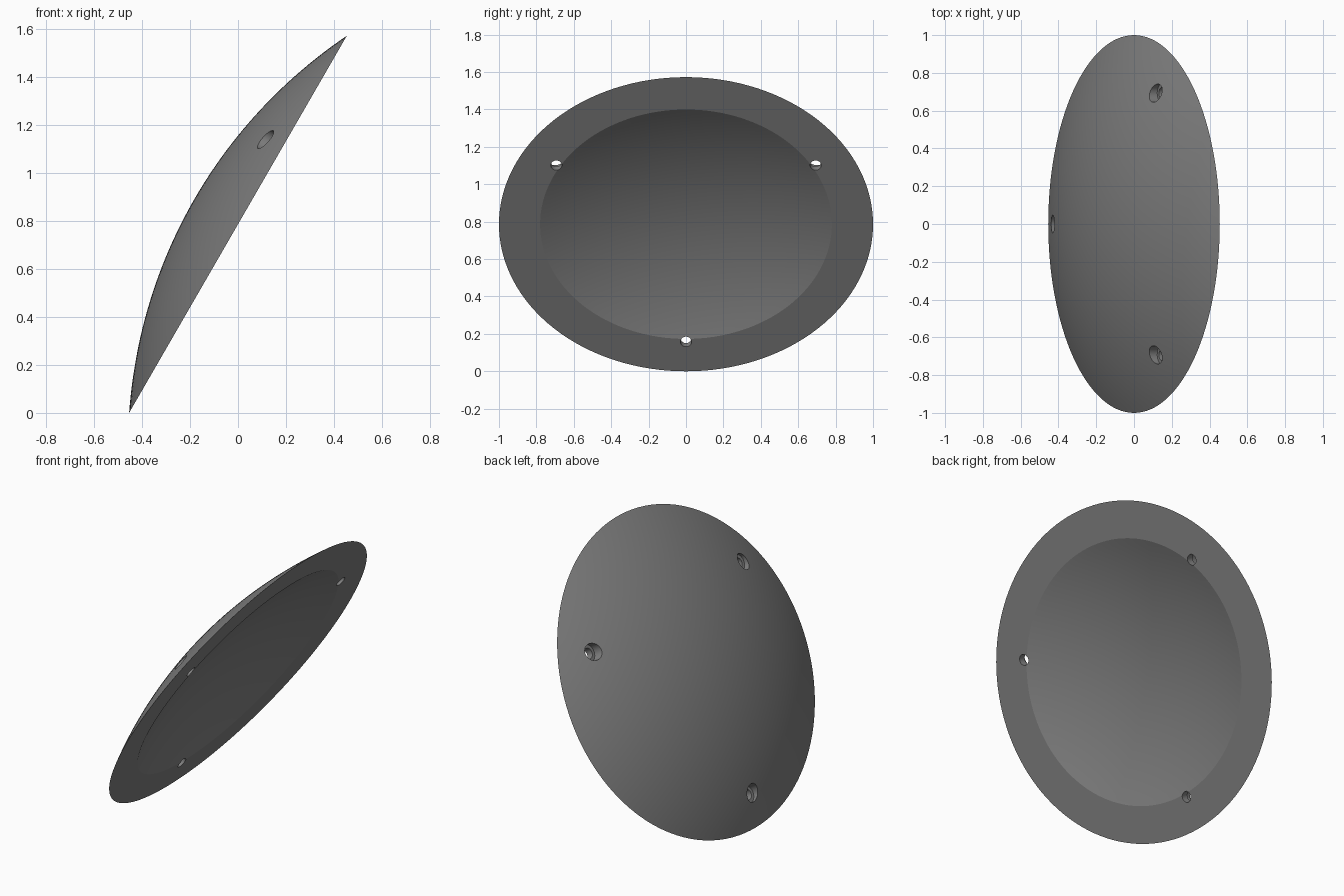
import bpy, bmesh, math
from mathutils import Matrix

if "Cube" in bpy.data.objects:
    bpy.data.objects.remove(bpy.data.objects["Cube"])

HALF = 0.908          # half height of the oval along the slope
SAG = 0.21            # crown height over the rim plane
R = (1 + SAG ** 2) / (2 * SAG)
BASE = R - SAG        # sphere centre lies this far below the rim plane
INNER = 0.78          # radius of the hollow
R_IN = math.hypot(INNER, BASE)
SEG = 128

grey = bpy.data.materials.new("plain grey")
grey.diffuse_color = (0.216, 0.216, 0.216, 1)
grey.use_nodes = True
grey.node_tree.nodes["Principled BSDF"].inputs["Base Color"].default_value = grey.diffuse_color


def lathe(name, profile):
    """Revolve (radius, height) points around z into a closed solid."""
    bm = bmesh.new()
    rings = []
    for r, z in profile:
        if r < 1e-6:
            rings.append([bm.verts.new((0, 0, z))] * SEG)
        else:
            rings.append([bm.verts.new((r * math.cos(2 * math.pi * i / SEG),
                                        r * math.sin(2 * math.pi * i / SEG), z))
                          for i in range(SEG)])
    for a, b in zip(rings, rings[1:]):
        for i in range(SEG):
            j = (i + 1) % SEG
            bm.faces.new(list(dict.fromkeys((a[i], a[j], b[j], b[i]))))
    bmesh.ops.recalc_face_normals(bm, faces=bm.faces)
    me = bpy.data.meshes.new(name)
    bm.to_mesh(me)
    bm.free()
    ob = bpy.data.objects.new(name, me)
    bpy.context.collection.objects.link(ob)
    me.materials.append(grey)
    return ob


def arc(radius, edge, steps):
    """Spherical arc from the axis out to the edge radius."""
    top = math.asin(edge / radius)
    return [(radius * math.sin(top * i / steps),
             max(0.0, radius * math.cos(top * i / steps) - BASE)) for i in range(steps + 1)]


# Domed shell: outer crown, flat rim, hollow underside
dish = lathe("dish", arc(R, 1.0, 24) + arc(R_IN, INNER, 18)[::-1])
dish.data.transform(Matrix.Diagonal((HALF, 1, 1, 1)))

# Three stepped screw holes: narrow bore below, wide counterbore above
for k in range(3):
    ang = math.radians(60 + 120 * k)
    cutter = lathe("hole_cutter", [(0, -0.1), (0.03, -0.1), (0.03, 0.04),
                                   (0.048, 0.04), (0.048, 0.3), (0, 0.3)])
    cutter.location = (0.8 * HALF * math.cos(ang), 0.8 * math.sin(ang), 0)
    cutter.hide_render = True
    cutter.hide_set(True)
    mod = dish.modifiers.new("screw hole", 'BOOLEAN')
    mod.operation = 'DIFFERENCE'
    mod.solver = 'EXACT'
    mod.object = cutter

# Bake the holes, then remove the cutters
bpy.context.view_layer.update()
baked = bpy.data.meshes.new_from_object(
    dish.evaluated_get(bpy.context.evaluated_depsgraph_get()))
dish.modifiers.clear()
dish.data = baked
for ob in [o for o in bpy.data.objects if o.name.startswith("hole_cutter")]:
    bpy.data.objects.remove(ob)

# Lean the dish 60 degrees, resting on its lower rim
dish.data.transform(Matrix.Translation((0, 0, HALF * math.sin(math.radians(60))))
                    @ Matrix.Rotation(math.radians(-60), 4, 'Y'))
bpy.context.view_layer.objects.active = dish
dish.select_set(True)
bpy.ops.object.shade_smooth_by_angle(angle=math.radians(14))
